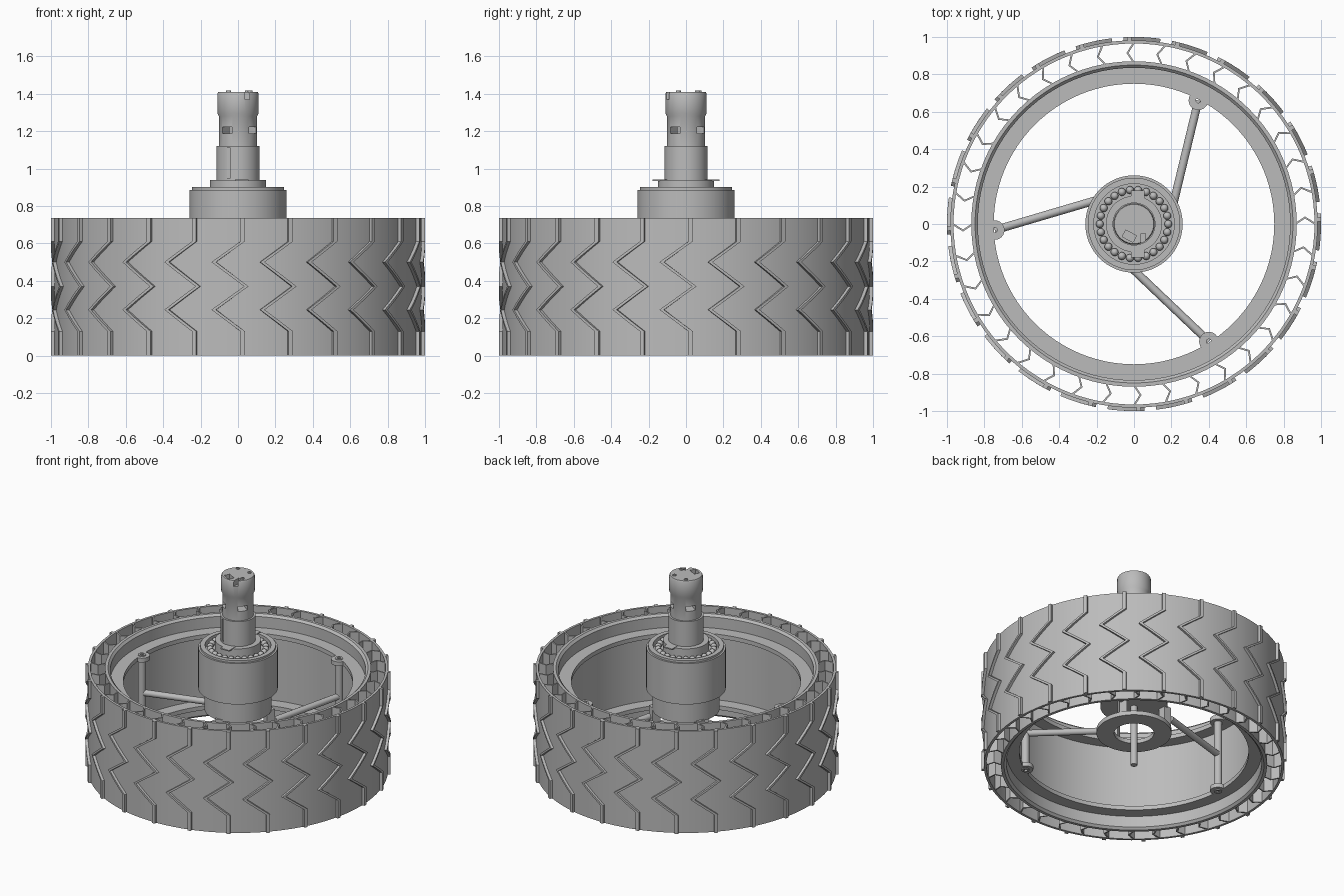
import bpy, bmesh, math
from math import sin, cos, pi, radians
from mathutils import Vector, Matrix

cube = bpy.data.objects.get("Cube")
if cube:
    bpy.data.objects.remove(cube, do_unlink=True)

grey = bpy.data.materials.new("plain grey")
grey.use_nodes = True
grey.diffuse_color = (0.5, 0.5, 0.5, 1)
grey.node_tree.nodes["Principled BSDF"].inputs["Base Color"].default_value = (0.5, 0.5, 0.5, 1)


def polar(r, a, z):
    return Vector((r * cos(a), r * sin(a), z))


def finish(name, bm, smooth=True):
    bmesh.ops.recalc_face_normals(bm, faces=bm.faces)
    mesh = bpy.data.meshes.new(name)
    bm.to_mesh(mesh)
    bm.free()
    mesh.materials.append(grey)
    ob = bpy.data.objects.new(name, mesh)
    bpy.context.collection.objects.link(ob)
    bpy.ops.object.select_all(action='DESELECT')
    bpy.context.view_layer.objects.active = ob
    ob.select_set(True)
    if smooth:
        bpy.ops.object.shade_smooth_by_angle(angle=radians(30))
    return ob


def lathe(name, profile, segs=96, at=(0, 0, 0)):
    """Closed (radius, z) outline turned round the vertical axis."""
    bm = bmesh.new()
    rings = [[bm.verts.new(polar(r, 2 * pi * i / segs, z) + Vector(at)) for r, z in profile]
             for i in range(segs)]
    n = len(profile)
    for i in range(segs):
        a, b = rings[i], rings[(i + 1) % segs]
        for j in range(n):
            k = (j + 1) % n
            bm.faces.new((a[j], b[j], b[k], a[k]))
    bmesh.ops.remove_doubles(bm, verts=bm.verts, dist=1e-6)
    return finish(name, bm)


def tube(name, r0, r1, z0, z1, segs=96, at=(0, 0, 0)):
    return lathe(name, [(r0, z0), (r1, z0), (r1, z1), (r0, z1)], segs, at)


def rod(name, a, b, radius, segs=20):
    a, b = Vector(a), Vector(b)
    d = b - a
    bm = bmesh.new()
    m = Matrix.Translation((a + b) / 2) @ d.to_track_quat('Z', 'Y').to_matrix().to_4x4()
    bmesh.ops.create_cone(bm, cap_ends=True, segments=segs, radius1=radius,
                          radius2=radius, depth=d.length, matrix=m)
    return finish(name, bm)


def box(name, centre, size, turn=0):
    bm = bmesh.new()
    m = (Matrix.Translation(centre) @ Matrix.Rotation(turn, 4, 'Z')
         @ Matrix.Diagonal((*size, 1)))
    bmesh.ops.create_cube(bm, size=1, matrix=m)
    return finish(name, bm, False)


def cut(target, cutter):
    bpy.context.view_layer.objects.active = target
    mod = target.modifiers.new("cut", 'BOOLEAN')
    mod.operation = 'DIFFERENCE'
    mod.solver = 'EXACT'
    mod.object = cutter
    bpy.ops.object.modifier_apply(modifier=mod.name)
    bpy.data.objects.remove(cutter, do_unlink=True)


def strips(name, count, start, sections):
    """Repeat a bar round the axis; each section is four (radius, angle, z) corners."""
    bm = bmesh.new()
    for i in range(count):
        a0 = start + 2 * pi * i / count
        quads = [[bm.verts.new(polar(r, a0 + a, z)) for r, a, z in s] for s in sections]
        for p, q in zip(quads, quads[1:]):
            for j in range(4):
                k = (j + 1) % 4
                bm.faces.new((p[j], p[k], q[k], q[j]))
        bm.faces.new(quads[0])
        bm.faces.new(quads[-1])
    return finish(name, bm, False)


HEIGHT = 0.735

# Tyre band and raised zigzag treads
tube("tyre_band", 0.965, 0.982, 0, HEIGHT, 120)
zigzag = [(0, 0), (0, 0.13), (-0.155, 0.245), (0.02, 0.37),
          (-0.155, 0.5), (0, 0.61), (0, HEIGHT)]
path = [zigzag[0]]
for (a0, z0), (a1, z1) in zip(zigzag, zigzag[1:]):
    path += [(a0 + (a1 - a0) * t / 3, z0 + (z1 - z0) * t / 3) for t in (1, 2, 3)]
w = 0.012
strips("tread_ribs", 24, radians(-88.6),
       [[(0.975, a - w, z), (1, a - w, z), (1, a + w, z), (0.975, a + w, z)] for a, z in path])

# Flexible chevron webs between tyre and rim
t = 0.006
strips("chevron_webs", 36, 0,
       [[(r, a - t, 0), (r, a + t, 0), (r, a + t, HEIGHT), (r, a - t, HEIGHT)]
        for r, a in ((0.862, 0), (0.915, 0.038), (0.97, 0))])

# Rim barrel with an inner flange near each end
lathe("rim", [(0.87, 0), (0.87, HEIGHT), (0.85, HEIGHT), (0.835, 0.72), (0.835, 0.64),
              (0.75, 0.64), (0.75, 0.61), (0.835, 0.61), (0.835, 0.125), (0.75, 0.125),
              (0.75, 0.095), (0.835, 0.095), (0.835, 0.015), (0.85, 0)])

# Posts, bosses and slanted spokes, three round the hub
for i in range(3):
    turn = Matrix.Rotation(radians(62.5 + 120 * i), 3, 'Z')
    p = turn @ Vector((0.745, 0, 0))
    hub_end = turn @ Vector((0.2, -0.135, 0.37))
    tube("post", 0.013, 0.026, 0.09, 0.645, 24, p)
    for z in (0.095, 0.61):
        tube("boss", 0.02, 0.052, z, z + 0.03, 24, p)
    rod("spoke", p + Vector((0, 0, 0.37)), hub_end, 0.022)
    lug = turn @ Vector((0.17, -0.115, 0.355))
    box("spoke_lug", lug, (0.06, 0.05, 0.19), radians(62.5 + 120 * i))

# Hub: mounting ring, axle and stepped housing with a bearing groove
tube("mounting_ring", 0.13, 0.245, 0.24, 0.27, 64)
rod("axle", (0, 0, 0), (0, 0, 0.46), 0.022)
lathe("hub_housing", [(0, 0.44), (0.22, 0.44), (0.22, 0.59), (0.26, 0.59), (0.26, 0.885),
                      (0.247, 0.885), (0.247, 0.9), (0.215, 0.9), (0.215, 0.86),
                      (0.15, 0.86), (0.15, 0.94), (0, 0.94)])

# Bearing balls
bm = bmesh.new()
for i in range(26):
    bmesh.ops.create_uvsphere(bm, u_segments=12, v_segments=8, radius=0.021,
                              matrix=Matrix.Translation(polar(0.183, 2 * pi * i / 26, 0.88)))
finish("bearing_balls", bm)
box("retaining_plate", (0.02, 0, 0.938), (0.07, 0.36, 0.008))

# Central column with a waist, side slots, a seam and a notched cap
column = lathe("column", [(0, 0.92), (0.115, 0.92), (0.115, 1.12), (0.102, 1.12),
                          (0.102, 1.28), (0.11, 1.295), (0.11, 1.4), (0.105, 1.41), (0, 1.41)], 64)
for angle in (-37, 53):
    cut(column, box("slot_cutter", (0, 0, 1.205), (0.4, 0.065, 0.035), radians(angle)))
cut(column, box("seam_cutter", (-0.05, -0.115, 1.03), (0.02, 0.05, 0.16)))
cut(column, box("notch_cutter", (0.05, -0.09, 1.4), (0.025, 0.08, 0.06)))
cut(column, box("socket_cutter", (-0.025, -0.065, 1.41), (0.065, 0.04, 0.06), radians(-28)))
bpy.ops.object.select_all(action='DESELECT')
column.select_set(True)
bpy.context.view_layer.objects.active = column
bpy.ops.object.shade_smooth_by_angle(angle=radians(30))

# Cap screws
for x, y in ((-0.05, 0.07), (0.05, 0.06), (0.065, -0.04)):
    tube("cap_screw", 0.005, 0.013, 1.405, 1.416, 16, (x, y, 0))
